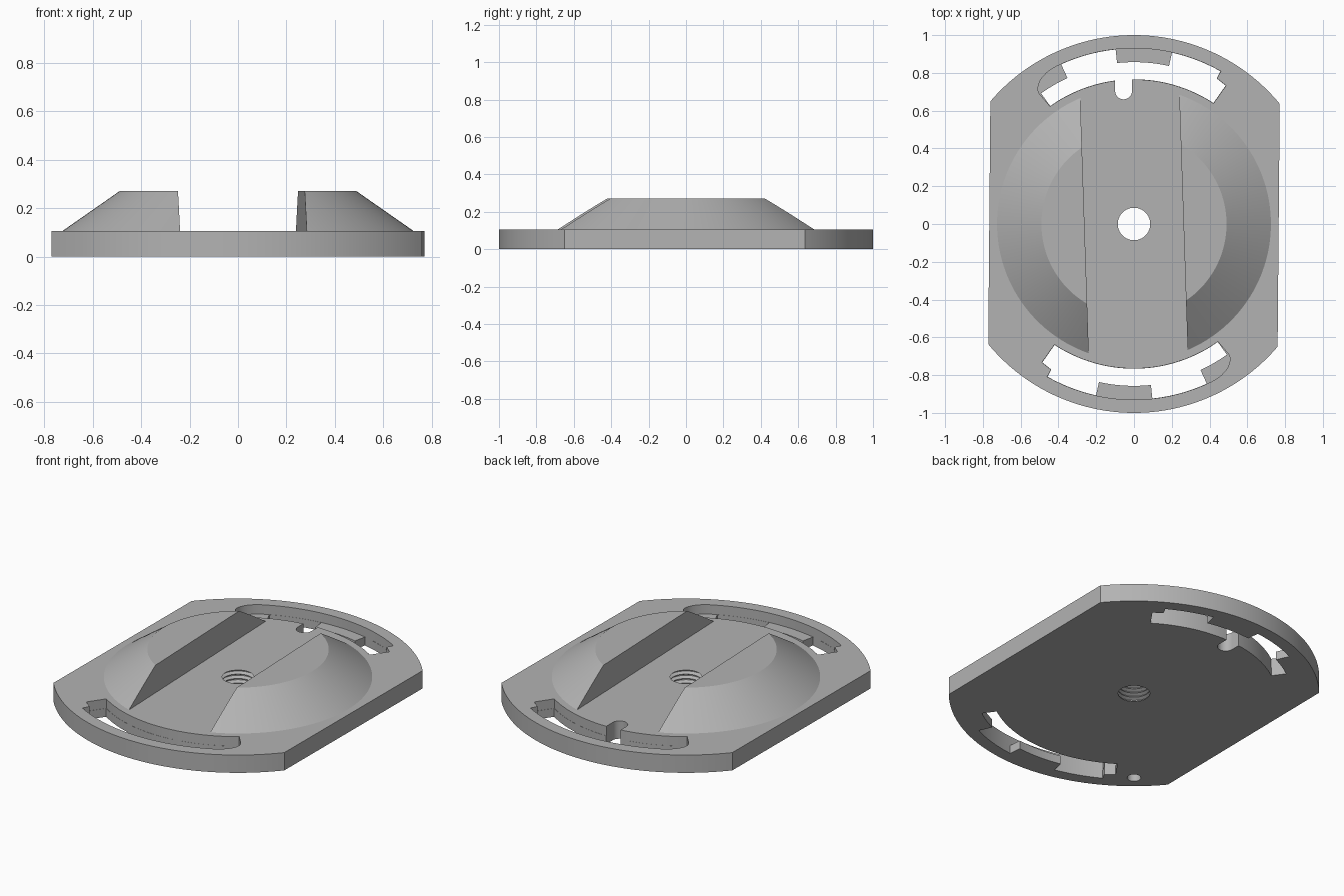
import bpy, bmesh, math
from mathutils import Vector

if "Cube" in bpy.data.objects:
    bpy.data.objects.remove(bpy.data.objects["Cube"])

PLATE_H, DOME_H, LEDGE_H = 0.106, 0.27, 0.05

metal = bpy.data.materials.new("grey metal")
metal.diffuse_color = (0.45, 0.45, 0.45, 1)
metal.use_nodes = True
metal.node_tree.nodes["Principled BSDF"].inputs["Base Color"].default_value = metal.diffuse_color


def to_object(name, bm):
    bmesh.ops.recalc_face_normals(bm, faces=bm.faces)
    mesh = bpy.data.meshes.new(name)
    bm.to_mesh(mesh)
    bm.free()
    mesh.materials.append(metal)
    obj = bpy.data.objects.new(name, mesh)
    bpy.context.collection.objects.link(obj)
    return obj


def prism(name, pts, z0, z1):
    """Extrude a flat outline from z0 to z1."""
    bm = bmesh.new()
    face = bm.faces.new([bm.verts.new((x, y, z0)) for x, y in pts])
    new = bmesh.ops.extrude_face_region(bm, geom=[face])["geom"]
    bmesh.ops.translate(bm, vec=(0, 0, z1 - z0),
                        verts=[v for v in new if isinstance(v, bmesh.types.BMVert)])
    return to_object(name, bm)


def polar(r, deg):
    return r * math.cos(math.radians(deg)), r * math.sin(math.radians(deg))


def arc(r, a0, a1, step=1.5):
    n = max(1, round(abs(a1 - a0) / step))
    return [polar(r, a0 + (a1 - a0) * i / n) for i in range(n + 1)]


def turned(pts, deg):
    c, s = polar(1, deg)
    return [(x * c - y * s, x * s + y * c) for x, y in pts]


def cut(target, cutter):
    mod = target.modifiers.new("cut", "BOOLEAN")
    mod.operation, mod.solver, mod.object = "DIFFERENCE", "EXACT", cutter
    bpy.context.view_layer.objects.active = target
    bpy.ops.object.modifier_apply(modifier=mod.name)
    bpy.data.objects.remove(cutter)


def smooth(obj):
    bpy.ops.object.select_all(action="DESELECT")
    obj.select_set(True)
    bpy.context.view_layer.objects.active = obj
    bpy.ops.object.shade_smooth_by_angle(angle=math.radians(25))


# Base plate: disc with two flat sides
corner = math.degrees(math.acos(0.766))
outline = arc(1, corner, 180 - corner) + arc(1, 180 + corner, 360 - corner)
plate = prism("base_plate", turned(outline, -0.5), 0, PLATE_H)

# Curved slots: wide pocket above, ledges left standing below
pocket = (arc(0.765, 125.5, 56.6) + [polar(0.88, 56.4), polar(0.887, 60.3)]
          + arc(0.93, 60.4, 116.5))
for i in range(1, 9):
    t = math.pi / 2 * i / 8
    pocket.append(polar(0.85 + 0.08 * math.cos(t), 116.5 + 9.5 * math.sin(t)))
through = (arc(0.766, 125.4, 56.7) + [polar(0.879, 56.5), polar(0.886, 60.4)]
           + arc(0.929, 60.5, 77.5) + arc(0.857, 77.5, 96)
           + arc(0.929, 96, 114.5) + arc(0.849, 114.5, 125.4))
for side in (0, 180):
    cut(plate, prism("pocket_cutter", turned(pocket, side), LEDGE_H, 0.2))
    cut(plate, prism("slot_cutter", turned(through, side), -0.1, LEDGE_H + 0.02))

# Round-ended notch in the inner wall of the back slot
notch = [(-0.055 + x, 0.705 + y) for x, y in arc(0.045, 180, 360, 12)]
cut(plate, prism("notch_cutter", notch + [(-0.01, 0.80), (-0.10, 0.80)], -0.1, 0.2))

# Blind hole under the plate
hx, hy = polar(0.91, 230)
hole = [(hx + x, hy + y) for x, y in arc(0.037, 0, 345, 15)]
cut(plate, prism("blind_hole_cutter", hole, -0.1, 0.06))

# Threaded centre hole: zigzag bore
bm = bmesh.new()
profile = [(0.086, -0.05)]
for k in range(4):
    z = 0.004 + 0.026 * k
    profile += [(0.086, z), (0.104, z + 0.010), (0.104, z + 0.014), (0.086, z + 0.023)]
profile.append((0.086, 0.2))
N = 48
rings = [[bm.verts.new((*polar(r, 360 * i / N), z)) for i in range(N)] for r, z in profile]
for a, b in zip(rings, rings[1:]):
    for i in range(N):
        j = (i + 1) % N
        bm.faces.new((a[i], a[j], b[j], b[i]))
bm.faces.new(rings[0])
bm.faces.new(rings[-1])
cut(plate, to_object("thread_cutter", bm))
smooth(plate)

# Raised wings: a truncated cone split by a straight channel
channel = Vector((math.cos(math.radians(1.9)), math.sin(math.radians(1.9)), 0))
for name, sign in (("right_wing", 1), ("left_wing", -1)):
    bm = bmesh.new()
    bmesh.ops.create_cone(bm, cap_ends=True, segments=160, radius1=0.725,
                          radius2=0.49, depth=DOME_H - PLATE_H)
    bmesh.ops.translate(bm, vec=(0, 0, (DOME_H + PLATE_H) / 2), verts=bm.verts)
    res = bmesh.ops.bisect_plane(bm, geom=bm.verts[:] + bm.edges[:] + bm.faces[:],
                                 plane_co=channel * 0.262 * sign,
                                 plane_no=channel * sign, clear_inner=True)
    edges = [e for e in res["geom_cut"] if isinstance(e, bmesh.types.BMEdge)]
    bmesh.ops.contextual_create(bm, geom=edges)
    smooth(to_object(name, bm))
